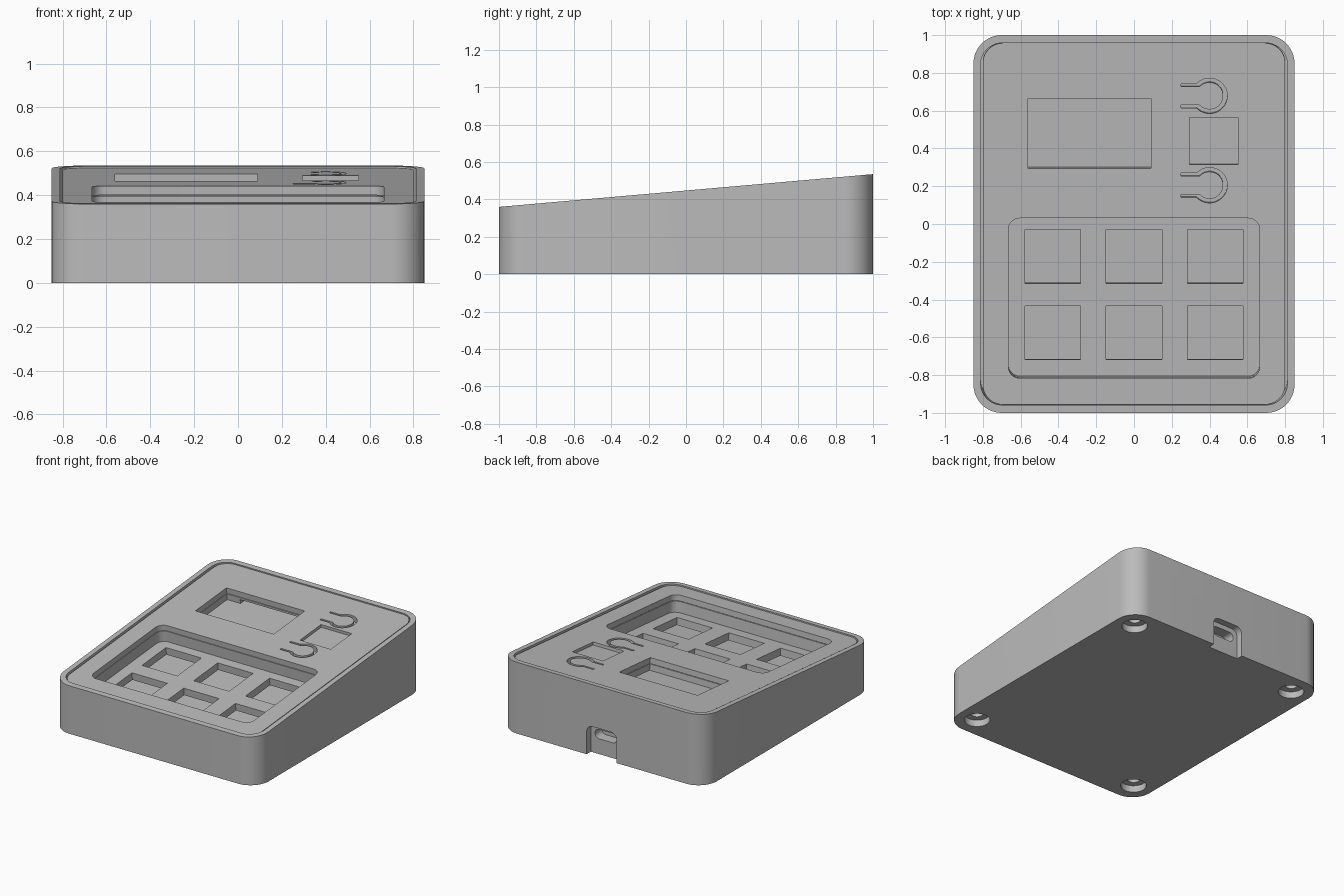
import bpy, bmesh
from math import sin, cos, radians, atan
from mathutils import Matrix

cube = bpy.data.objects.get("Cube")
if cube:
    bpy.data.objects.remove(cube)

# One plain grey plastic
GREY = (0.5, 0.5, 0.5, 1)
mat = bpy.data.materials.new("grey plastic")
mat.use_nodes = True
mat.diffuse_color = GREY
mat.node_tree.nodes["Principled BSDF"].inputs["Base Color"].default_value = GREY

# Frame of the sloped top face: local z = 0 lies on the surface
SLOPE = atan(0.0875)
TILT = Matrix.Translation((0, 0, 0.4475)) @ Matrix.Rotation(SLOPE, 4, "X")
FLAT = Matrix.Identity(4)
BACK = Matrix.Rotation(radians(90), 4, "X")   # local z points to the front


def rounded(x0, x1, y0, y1, r=0, steps=12):
    """Outline of a rectangle with rounded corners."""
    if r == 0:
        return [(x0, y0), (x1, y0), (x1, y1), (x0, y1)]
    pts = []
    corners = [(x1 - r, y1 - r), (x0 + r, y1 - r), (x0 + r, y0 + r), (x1 - r, y0 + r)]
    for k, (cx, cy) in enumerate(corners):
        for i in range(steps + 1):
            a = radians(90 * (k + i / steps))
            pts.append((cx + r * cos(a), cy + r * sin(a)))
    return pts


def circle(cx, cy, r, n=32):
    return [(cx + r * cos(radians(360 * i / n)), cy + r * sin(radians(360 * i / n)))
            for i in range(n)]


def prism(name, pts, z0, z1, frame):
    """Extrude an outline between two heights of a frame."""
    bm = bmesh.new()
    face = bm.faces.new([bm.verts.new((x, y, z0)) for x, y in pts])
    top = bmesh.ops.extrude_face_region(bm, geom=[face])["geom"]
    moved = [v for v in top if isinstance(v, bmesh.types.BMVert)]
    bmesh.ops.translate(bm, verts=moved, vec=(0, 0, z1 - z0))
    bmesh.ops.recalc_face_normals(bm, faces=bm.faces)
    bm.transform(frame)
    mesh = bpy.data.meshes.new(name)
    bm.to_mesh(mesh)
    bm.free()
    mesh.materials.append(mat)
    obj = bpy.data.objects.new(name, mesh)
    bpy.context.collection.objects.link(obj)
    return obj


def carve(obj, cuts):
    """Subtract (outline, z0, z1, frame) prisms from a part."""
    for pts, z0, z1, frame in cuts:
        cutter = prism("cutter", pts, z0, z1, frame)
        cutter.hide_render = True
        mod = obj.modifiers.new("cut", "BOOLEAN")
        mod.operation, mod.solver, mod.object = "DIFFERENCE", "EXACT", cutter
        graph = bpy.context.evaluated_depsgraph_get()
        mesh = bpy.data.meshes.new_from_object(obj.evaluated_get(graph))
        obj.modifiers.clear()
        obj.data = mesh
        bpy.data.objects.remove(cutter)


def button_slot(cx, cy, r=0.083, half=0.011):
    """Keyhole-shaped slot that frees a flexible round button."""
    def side(rad):
        arc = [radians(137 - 274 * i / 32) for i in range(33)]
        pts = [(cx + rad * cos(a), cy + rad * sin(a)) for a in arc]
        y = rad * sin(arc[0])
        return [(cx - 0.15, cy + y)] + pts + [(cx - 0.15, cy - y)]
    return side(r + half) + side(r - half)[::-1]


# Openings shared by the lid and the frame below it
recess = rounded(-0.665, 0.665, -0.82, 0.03, 0.06)
screen = rounded(-0.56, 0.09, 0.295, 0.665)

# Case: wedge body with a sloped top and a pocket for the lid
case = prism("case", rounded(-0.85, 0.85, -1, 1, 0.15), 0, 0.8, FLAT)
feet = [(sx * 0.70, sy * 0.84) for sx in (-1, 1) for sy in (-1, 1)]
cuts = [
    (rounded(-2, 2, -2, 2), 0, 1, TILT),
    (rounded(-0.812, 0.812, -0.962, 0.962, 0.115), -0.25, 0.1, TILT),
    # cable notch and socket in the back wall
    (rounded(-0.125, 0.125, -0.2, 0.22, 0.05), -1.1, -0.95, BACK),
    (rounded(-0.09, 0.09, 0.115, 0.185, 0.034), -1, -0.87, BACK),
]
for x, y in feet:
    cuts += [(circle(x, y, 0.088), -0.1, 0.05, FLAT),
             (circle(x, y, 0.042), -0.1, 0.1, FLAT)]
carve(case, cuts)

# Lid: thin plate set just below the rim
lid = prism("lid", rounded(-0.8, 0.8, -0.96, 0.96, 0.105), -0.05, -0.008, TILT)
carve(lid, [
    (recess, -0.2, 0.1, TILT),
    (screen, -0.2, 0.1, TILT),
    (rounded(0.295, 0.55, 0.315, 0.565), -0.03, 0.1, TILT),
    (button_slot(0.40, 0.68), -0.2, 0.1, TILT),
    (button_slot(0.40, 0.205), -0.2, 0.1, TILT),
])

# Inner frame: key plate and screen bed under the lid
frame = prism("inner_frame", rounded(-0.79, 0.79, -0.94, 0.94, 0.1), -0.19, -0.054, TILT)
cuts = [
    (recess, -0.135, 0.1, TILT),
    (screen, -0.1, 0.1, TILT),
    (rounded(-0.45, 0.09, 0.6, 0.8), -0.1, -0.07, TILT),
]
for x in (-0.43, 0, 0.43):
    for y in (-0.185, -0.59):
        cuts.append((rounded(x - 0.147, x + 0.147, y - 0.143, y + 0.143), -0.3, 0.1, TILT))
carve(frame, cuts)

# Smooth rounded walls, crisp edges
bpy.ops.object.select_all(action="DESELECT")
for part in (case, lid, frame):
    part.select_set(True)
bpy.context.view_layer.objects.active = case
bpy.ops.object.shade_smooth_by_angle(angle=radians(30))
